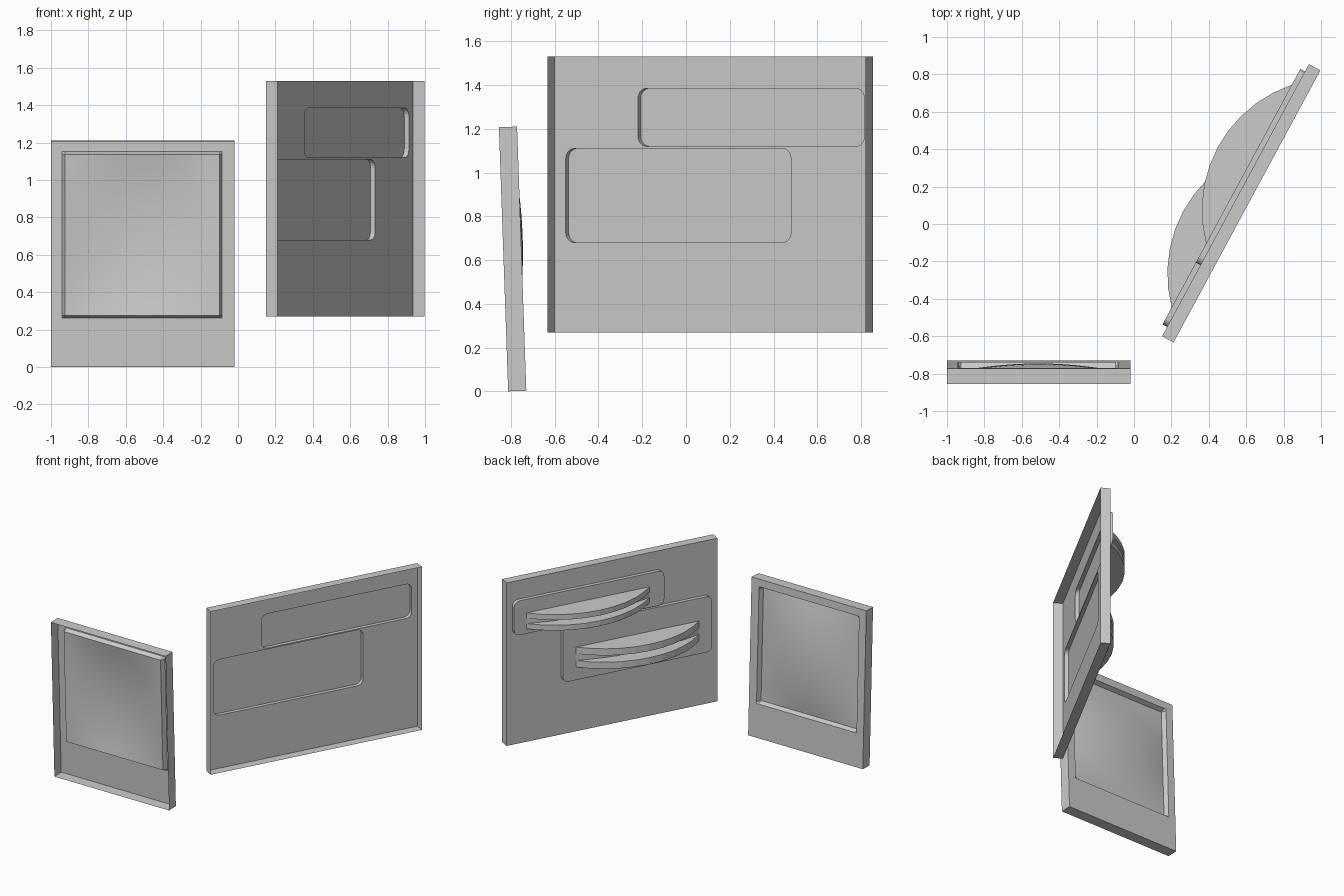
import bpy, bmesh, math
from mathutils import Matrix

if "Cube" in bpy.data.objects:
    bpy.data.objects.remove(bpy.data.objects["Cube"])


def finish(name, bm, matrix, smooth=False):
    bmesh.ops.recalc_face_normals(bm, faces=bm.faces)
    mesh = bpy.data.meshes.new(name)
    bm.to_mesh(mesh)
    bm.free()
    obj = bpy.data.objects.new(name, mesh)
    bpy.context.collection.objects.link(obj)
    obj.matrix_world = matrix
    if smooth:
        bpy.ops.object.select_all(action='DESELECT')
        obj.select_set(True)
        bpy.context.view_layer.objects.active = obj
        bpy.ops.object.shade_smooth_by_angle(angle=math.radians(30))
    return obj


def rect(x0, x1, z0, z1, r=0.0, n=5):
    """Rectangle outline, with rounded corners when r > 0."""
    if r == 0:
        return [(x0, z0), (x1, z0), (x1, z1), (x0, z1)]
    pts = []
    corners = ((x1 - r, z1 - r), (x0 + r, z1 - r), (x0 + r, z0 + r), (x1 - r, z0 + r))
    for q, (cx, cz) in enumerate(corners):
        for i in range(n + 1):
            a = math.pi / 2 * (q + i / n)
            pts.append((cx + r * math.cos(a), cz + r * math.sin(a)))
    return pts


def shell(name, outline, y_cap, y_rim, matrix, holes=()):
    """Shallow tray: a cap (with optional openings) and side walls, open behind."""
    bm = bmesh.new()
    edges = []
    for loop in (outline, *holes):
        vs = [bm.verts.new((x, y_cap, z)) for x, z in loop]
        edges += [bm.edges.new((vs[i - 1], vs[i])) for i in range(len(vs))]
        if loop is outline:
            cap = vs
    bmesh.ops.triangle_fill(bm, edges=edges, use_beauty=True)
    rim = [bm.verts.new((x, y_rim, z)) for x, z in outline]
    for i in range(len(rim)):
        bm.faces.new((cap[i - 1], cap[i], rim[i], rim[i - 1]))
    return finish(name, bm, matrix)


def half_moon(name, cx, half, sag, z0, z1, base, matrix, n=10):
    """Circular-segment slab standing out from the plate."""
    rad = (half * half + sag * sag) / (2 * sag)
    a = math.asin(half / rad)
    pts = []
    for i in range(n + 1):
        t = -a + 2 * a * i / n
        pts.append((cx + rad * math.sin(t), base + rad * math.cos(t) - rad + sag))
    bm = bmesh.new()
    lo = [bm.verts.new((x, y, z0)) for x, y in pts]
    hi = [bm.verts.new((x, y, z1)) for x, y in pts]
    bm.faces.new(lo)
    bm.faces.new(hi)
    for i in range(len(pts)):
        bm.faces.new((lo[i - 1], lo[i], hi[i], hi[i - 1]))
    return finish(name, bm, matrix)


# Leaning picture frame: hollow tray, open towards the front
frame_m = Matrix.Translation((-1.0, -0.73, 0.003)) @ Matrix.Rotation(0.035, 4, 'X')
win = (0.06, 0.915, 0.26, 1.15)
shell("picture_frame", rect(0, 0.98, 0, 1.208), 0, -0.083, frame_m, [rect(*win)])

# Recessed window with a softly bulging screen
N, LIP = 16, 0.014


def stations(a, b):
    return [a] + [a + LIP + (b - a - 2 * LIP) * i / N for i in range(N + 1)] + [b]


bm = bmesh.new()
xs, zs = stations(win[0], win[1]), stations(win[2], win[3])
grid = []
for j, z in enumerate(zs):
    row = []
    for i, x in enumerate(xs):
        u, v = 2 * (i - 1) / N - 1, 2 * (j - 1) / N - 1
        edge = i in (0, N + 2) or j in (0, N + 2)
        y = 0 if edge else -0.035 + 0.043 * (1 - u * u) * (1 - v * v)
        row.append(bm.verts.new((x, y, z)))
    grid.append(row)
for j in range(N + 2):
    for i in range(N + 2):
        bm.faces.new((grid[j][i], grid[j][i + 1], grid[j + 1][i + 1], grid[j + 1][i]))
finish("frame_screen", bm, frame_m, smooth=True)

# Turned panel: hollow tray with openings behind the two plaques
panel_m = Matrix.Translation((0.15, -0.60, 0)) @ Matrix.Rotation(math.atan2(1.455, 0.785), 4, 'Z')
plaques = {"lower": rect(0.057, 1.227, 0.68, 1.11, 0.045),
           "upper": rect(0.432, 1.608, 1.12, 1.385, 0.045)}
shell("panel", rect(0, 1.653, 0.27, 1.53), 0, -0.07, panel_m, list(plaques.values()))

# Plaques, each with a pair of half-moon blades joined by a shallow core
T = 0.028
for key, cx, z0, z1 in (("lower", 0.642, 0.78, 0.935), ("upper", 1.03, 1.157, 1.28)):
    shell(key + "_plaque", plaques[key], T, 0, panel_m)
    h = (z1 - z0) / 3
    half_moon(key + "_blade_bottom", cx, 0.482, 0.19, z0, z0 + h, T, panel_m)
    half_moon(key + "_blade_top", cx, 0.482, 0.19, z1 - h, z1, T, panel_m)
    half_moon(key + "_blade_core", cx, 0.48, 0.07, z0 + h, z1 - h, T, panel_m)
